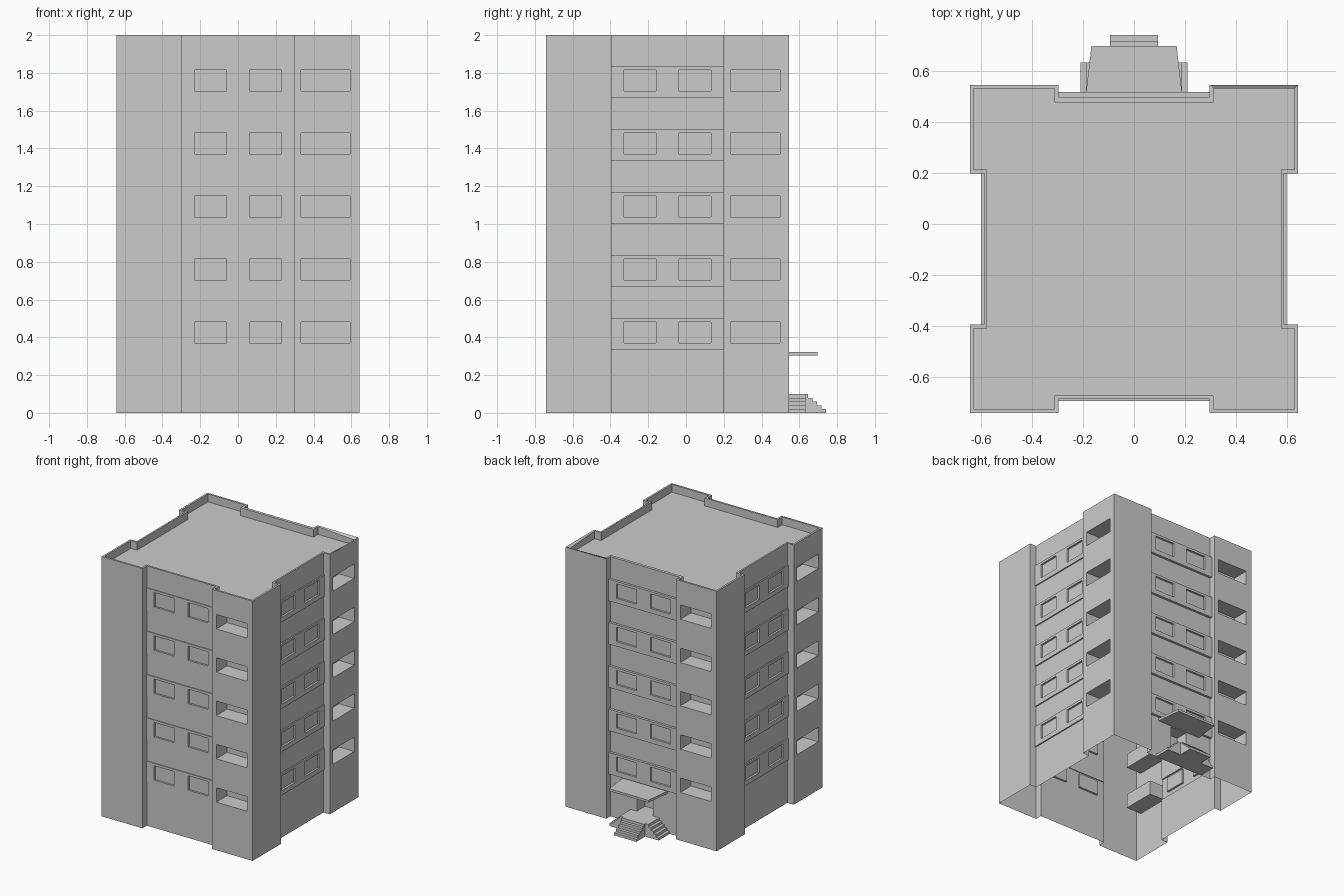
import bpy, bmesh
from mathutils import Vector, Matrix

cube = bpy.data.objects.get("Cube")
if cube:
    bpy.data.objects.remove(cube)

HALF = 0.643                      # half the square plan
CENTRE = Vector((0, -0.0975, 0))
HEIGHT, ROOF_Z, RIM = 2.0, 1.94, 0.015
STOREY, STOREYS = 1 / 3, 5
NOTCH = 0.296                     # half width of the recessed middle

concrete = bpy.data.materials.new("concrete_grey")
concrete.use_nodes = True
colour = (0.6, 0.6, 0.6, 1)
concrete.diffuse_color = colour
concrete.node_tree.nodes["Principled BSDF"].inputs["Base Color"].default_value = colour


def finish(name, bm):
    bmesh.ops.remove_doubles(bm, verts=bm.verts, dist=1e-5)
    mesh = bpy.data.meshes.new(name)
    bm.to_mesh(mesh)
    bm.free()
    mesh.materials.append(concrete)
    bpy.context.collection.objects.link(bpy.data.objects.new(name, mesh))


class Side:
    """One facade: u runs to its right, depth runs inward."""

    def __init__(self, name, turn, band, wall, inner, door=False):
        self.name, self.door = name, door
        self.band, self.wall, self.inner = band, wall, inner
        self.spin = Matrix.Rotation(turn * 1.5707963268, 3, "Z")

    def point(self, u, z, depth):
        return self.spin @ Vector((u, depth - HALF, z)) + CENTRE

    def depth(self, u, z):
        floor, local = divmod(z, STOREY)
        upper = 1 <= floor <= STOREYS
        opening = upper and 0.037 < local < 0.148
        if abs(u) > NOTCH:
            return 0.13 if opening and 0.334 < u < 0.594 else 0
        if upper and local < STOREY / 2:
            return self.band + (0.015 if opening and 0.06 < abs(u) < 0.23 else 0)
        if self.door and abs(u) < 0.07 and 0.1 < z < 0.3:
            return self.wall + 0.1
        return self.wall


def facade(side):
    """Relief wall: flat cells joined by reveals where the depth changes."""
    us = sorted([s * v for s in (-1, 1) for v in (HALF, NOTCH, 0.23, 0.07, 0.06)]
                + [0.334, 0.594])
    zs = [0, 0.1, 0.3]
    for i in range(1, STOREYS + 1):
        zs += [i * STOREY + d for d in (0, 0.037, 0.148, STOREY / 2)]
    zs.append(HEIGHT)
    bm = bmesh.new()

    def quad(*corners):
        bm.faces.new([bm.verts.new(side.point(*c)) for c in corners])

    grid = [[side.depth((a + b) / 2, (c + d) / 2) for c, d in zip(zs, zs[1:])]
            for a, b in zip(us, us[1:])]
    for i, column in enumerate(grid):
        a, b = us[i], us[i + 1]
        for j, d in enumerate(column):
            low, high = zs[j], zs[j + 1]
            quad((a, low, d), (b, low, d), (b, high, d), (a, high, d))
            if i and grid[i - 1][j] != d:
                e = grid[i - 1][j]
                quad((a, low, e), (a, low, d), (a, high, d), (a, high, e))
            if j and column[j - 1] != d:
                e = column[j - 1]
                quad((a, low, e), (b, low, e), (b, low, d), (a, low, d))
    finish(side.name + "_facade", bm)


sides = [
    Side("front", 0, 0.048, 0.054, 0.069),
    Side("right", 1, 0.045, 0.055, 0.068),
    Side("back", 2, 0.028, 0.047, 0.070, door=True),
    Side("left", 3, 0.045, 0.055, 0.068),
]
for side in sides:
    facade(side)

# Roof deck and parapet
bm = bmesh.new()
outer, inner, deck = [], [], []
for side in sides:
    n, m = NOTCH, NOTCH + RIM
    for u, d in ((-HALF, 0), (-n, 0), (-n, side.wall), (n, side.wall), (n, 0)):
        outer.append(bm.verts.new(side.point(u, HEIGHT, d)))
    for u, d in ((RIM - HALF, RIM), (-m, RIM), (-m, side.inner), (m, side.inner), (m, RIM)):
        inner.append(bm.verts.new(side.point(u, HEIGHT, d)))
        deck.append(bm.verts.new(side.point(u, ROOF_Z, d)))
for i in range(len(outer)):
    k = (i + 1) % len(outer)
    bm.faces.new((outer[i], outer[k], inner[k], inner[i]))
    bm.faces.new((inner[i], inner[k], deck[k], deck[i]))
bm.faces.new(deck)
inner[10].co.z -= 0.02            # chipped corner of the parapet
finish("roof_and_parapet", bm)


def prism(name, outline, offset):
    """Closed solid from a flat outline pushed along an offset."""
    bm = bmesh.new()
    base = bm.faces.new([bm.verts.new(p) for p in outline])
    top = bmesh.ops.extrude_face_region(bm, geom=[base])["geom"]
    moved = [v for v in top if isinstance(v, bmesh.types.BMVert)]
    bmesh.ops.translate(bm, verts=moved, vec=offset)
    bmesh.ops.recalc_face_normals(bm, faces=bm.faces)
    finish(name, bm)


def flight(start, tread, rise=0.02, count=5):
    """Stepped line from the landing down to the ground."""
    line = []
    for i in range(count):
        run = start + i * tread
        line += [(run, rise * (count - i)), (run, rise * (count - i - 1))]
    return line


# Entrance steps and canopy
WALL_Y = 0.498
front_line = [(WALL_Y, 0), (WALL_Y, 0.1)] + flight(0.647, 0.0233)
prism("entrance_steps", [(-0.095, y, z) for y, z in front_line], (0.19, 0, 0))

half_line = flight(0.122, 0.022)
side_line = half_line + [(-x, z) for x, z in reversed(half_line)]
prism("side_steps", [(x, WALL_Y, z) for x, z in side_line], (0, 0.134, 0))

prism("entrance_canopy",
      [(-0.19, WALL_Y, 0.305), (0.19, WALL_Y, 0.305), (0.167, 0.697, 0.305),
       (-0.167, 0.697, 0.305)], (0, 0, 0.018))
